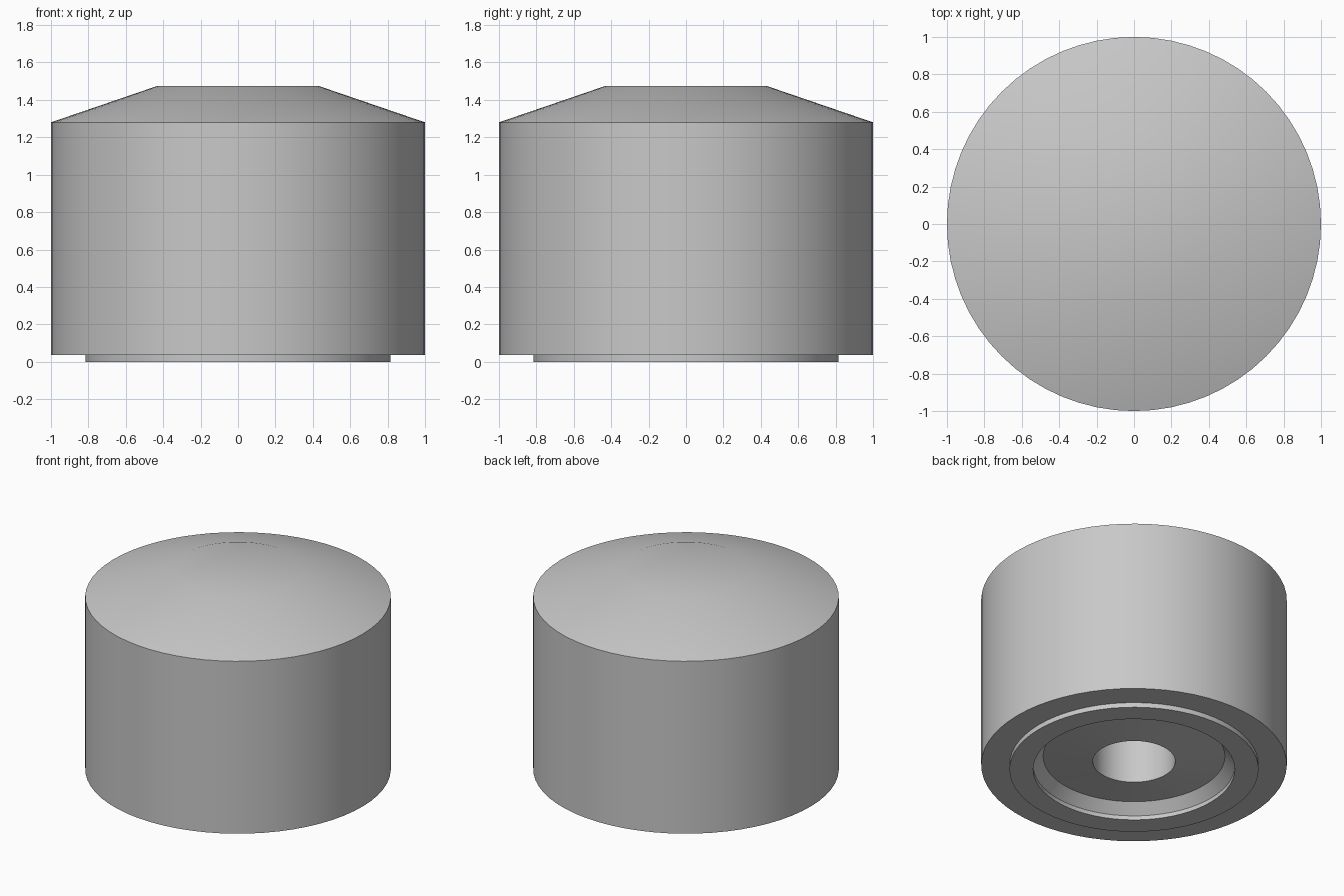
import bpy
import bmesh
import math

cube = bpy.data.objects.get("Cube")
if cube:
    bpy.data.objects.remove(cube, do_unlink=True)

SEGMENTS = 64


def make_material(name, colour):
    mat = bpy.data.materials.new(name)
    mat.use_nodes = True
    mat.diffuse_color = colour
    mat.node_tree.nodes["Principled BSDF"].inputs["Base Color"].default_value = colour
    return mat


def lathe(name, profile, material):
    """Turn a radius/height profile around the z axis into a closed solid."""
    bm = bmesh.new()
    verts = [bm.verts.new((r, 0, z)) for r, z in profile]
    edges = [bm.edges.new(pair) for pair in zip(verts, verts[1:])]
    bmesh.ops.spin(bm, geom=verts + edges, cent=(0, 0, 0), axis=(0, 0, 1),
                   angle=math.tau, steps=SEGMENTS, use_merge=False)
    bmesh.ops.remove_doubles(bm, verts=bm.verts, dist=0.0001)
    bmesh.ops.recalc_face_normals(bm, faces=bm.faces)
    mesh = bpy.data.meshes.new(name)
    bm.to_mesh(mesh)
    bm.free()
    obj = bpy.data.objects.new(name, mesh)
    bpy.context.collection.objects.link(obj)
    mesh.materials.append(material)
    bpy.ops.object.select_all(action="DESELECT")
    obj.select_set(True)
    bpy.context.view_layer.objects.active = obj
    bpy.ops.object.shade_smooth_by_angle(angle=math.radians(30))
    return obj


grey = make_material("plain grey", (0.58, 0.58, 0.58, 1))

# Domed top and straight outer wall
shell = [(0, 1.475), (0.43, 1.475), (1, 1.28), (1, 0.035)]
# Raised ring under the base, with a chamfered recess
ring = [(0.815, 0.035), (0.815, 0), (0.66, 0), (0.66, 0.03), (0.595, 0.1)]
# Shallow cone floor and blind central bore
bore = [(0.27, 0.06), (0.27, 0.9), (0, 0.9)]

lathe("turned_cap", shell + ring + bore, grey)
